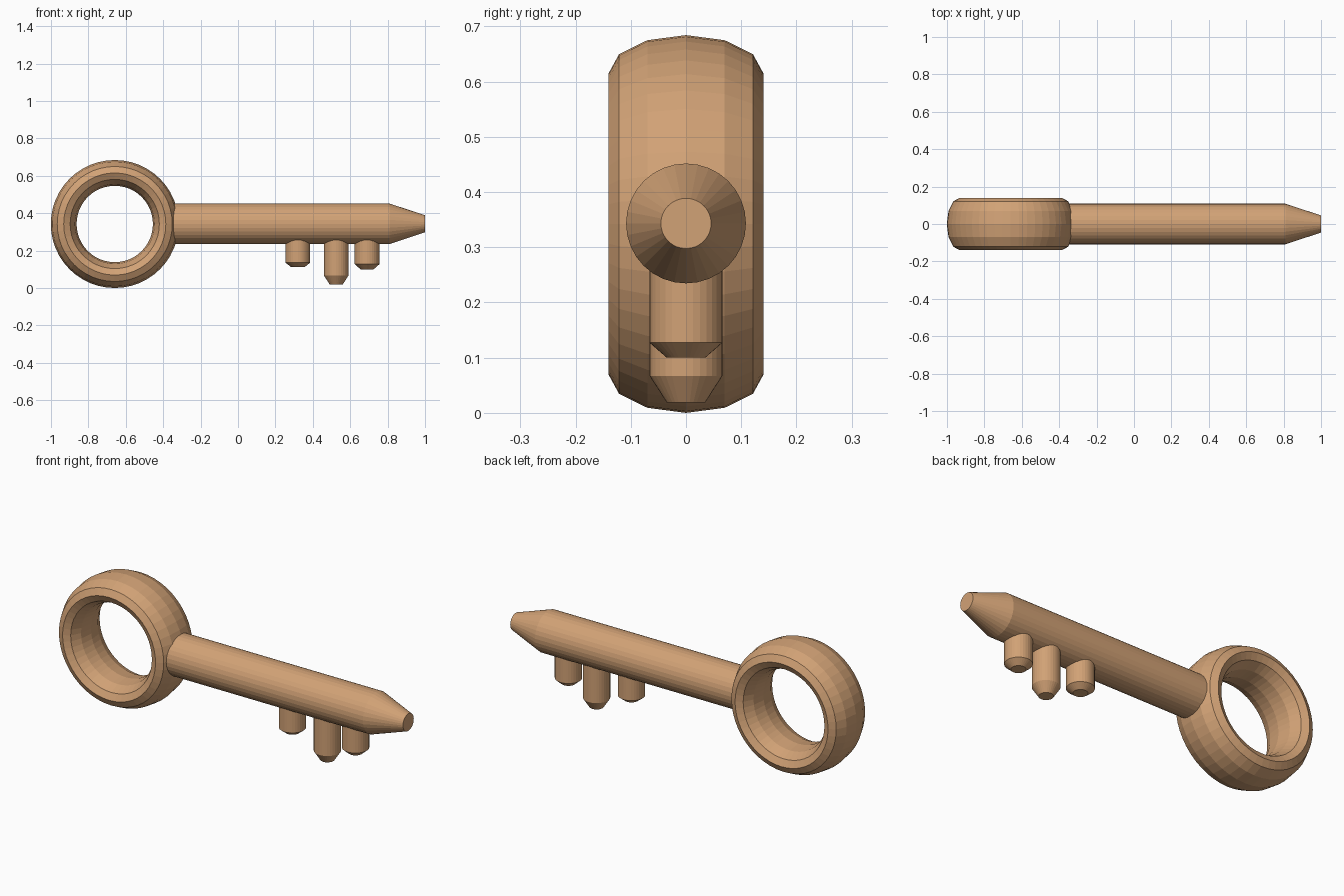
import bpy, bmesh, math

if "Cube" in bpy.data.objects:
    bpy.data.objects.remove(bpy.data.objects["Cube"])

AXIS_Z = 0.343          # height of the shaft and ring centre
BROWN = bpy.data.materials.new("warm_brown")
BROWN.diffuse_color = (0.64, 0.36, 0.18, 1)
BROWN.use_nodes = True
BROWN.node_tree.nodes["Principled BSDF"].inputs["Base Color"].default_value = BROWN.diffuse_color


def revolve(name, profile, segments, place, closed=False):
    """Revolve (radius, height) points; place() maps (x, y, height) to the world."""
    bm = bmesh.new()
    rings = []
    for r, h in profile:
        ring = []
        for i in range(segments):
            a = 2 * math.pi * i / segments
            ring.append(bm.verts.new(place(r * math.cos(a), r * math.sin(a), h)))
        rings.append(ring)
    pairs = list(zip(rings, rings[1:]))
    if closed:
        pairs.append((rings[-1], rings[0]))
    else:
        bm.faces.new(rings[0])
        bm.faces.new(rings[-1])
    for a, b in pairs:
        for i in range(segments):
            j = (i + 1) % segments
            bm.faces.new((a[i], a[j], b[j], b[i]))
    bmesh.ops.recalc_face_normals(bm, faces=bm.faces)
    mesh = bpy.data.meshes.new(name)
    bm.to_mesh(mesh)
    bm.free()
    mesh.materials.append(BROWN)
    obj = bpy.data.objects.new(name, mesh)
    bpy.context.collection.objects.link(obj)
    return obj


# Ring handle: a torus with a 12-sided section stretched in depth
section = [(0.273 + 0.069 * math.cos(math.pi * k / 6),
            0.14 * math.sin(math.pi * k / 6)) for k in range(12)]
revolve("ring_handle", section, 48,
        lambda x, y, h: (-0.659 + x, h, 0.342 + y), closed=True)

# Shaft with tapered tip, running along x
revolve("shaft", [(0.1085, -0.38), (0.1085, 0.81), (0.0455, 1.0)], 32,
        lambda x, y, h: (h, x, AXIS_Z + y))

# Teeth: upright pegs with chamfered lower ends (x, bottom, chamfer height)
for n, (tx, bottom, chamfer) in enumerate(
        [(0.32, 0.111, 0.024), (0.525, 0.019, 0.048), (0.69, 0.10, 0.027)], 1):
    revolve(f"tooth_{n}",
            [(0.035, bottom), (0.066, bottom + chamfer), (0.066, 0.30)], 32,
            lambda x, y, h, tx=tx: (tx + x, y, h))
